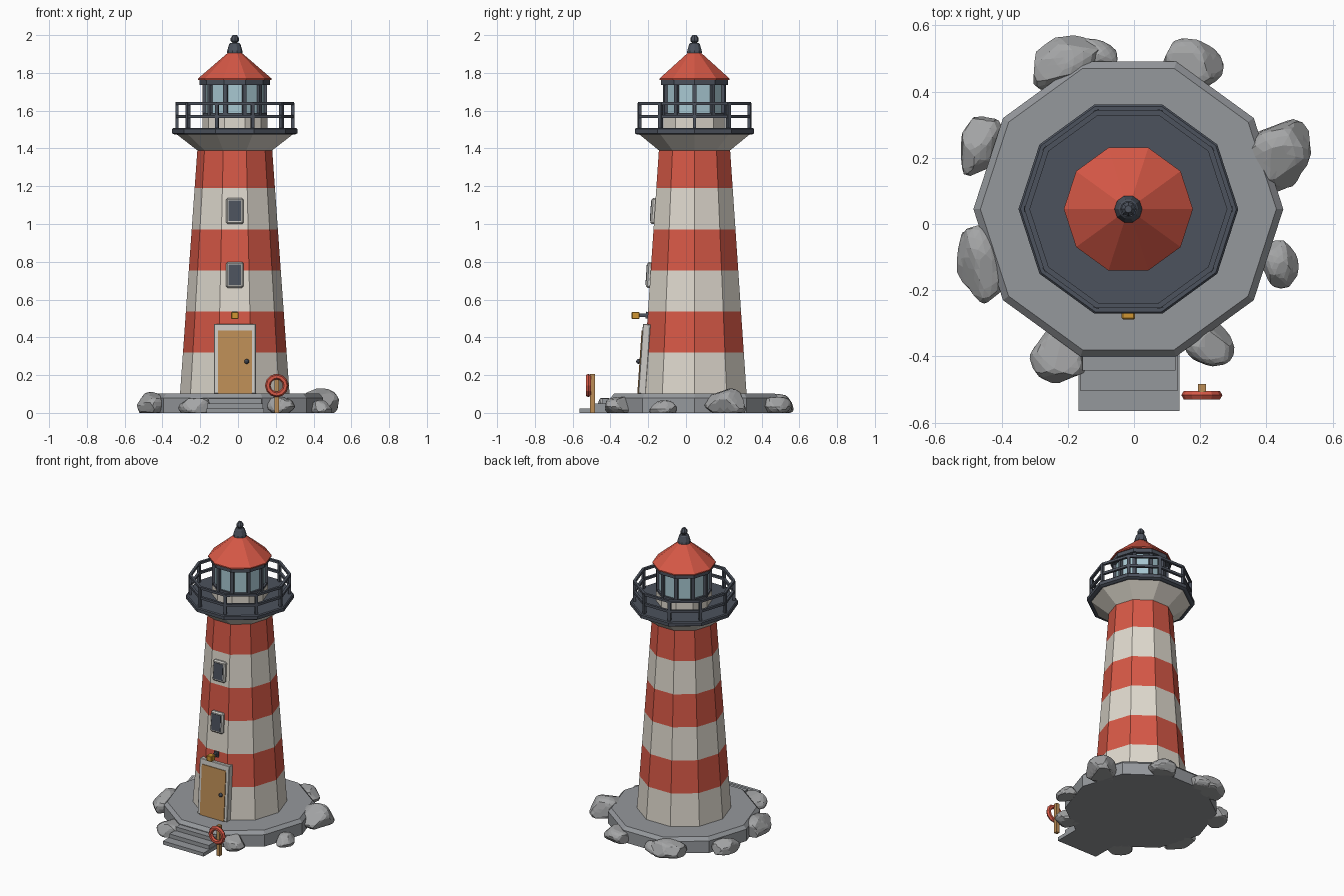
import bpy, bmesh, math, random
from mathutils import Matrix, Vector

if "Cube" in bpy.data.objects:
    bpy.data.objects.remove(bpy.data.objects["Cube"])

CX, CY, N = -0.017, 0.045, 10          # tower axis and number of sides


def material(name, r, g, b):
    lin = [((c / 255 + 0.055) / 1.055) ** 2.4 for c in (r, g, b)]
    m = bpy.data.materials.new(name)
    m.diffuse_color = (*lin, 1)
    m.use_nodes = True
    m.node_tree.nodes["Principled BSDF"].inputs["Base Color"].default_value = m.diffuse_color
    return m


WHITE = material("warm_white", 222, 216, 205)
RED = material("coral_red", 214, 88, 70)
STONE = material("base_stone", 149, 152, 156)
ROCK = material("rock_grey", 164, 165, 166)
IRON = material("dark_iron", 76, 82, 93)
GLASS = material("pale_glass", 168, 200, 210)
WOOD = material("door_wood", 188, 141, 86)
TRIM = material("trim_grey", 205, 203, 198)
GOLD = material("lamp_gold", 208, 150, 50)


def finish(name, bm, *mats):
    bmesh.ops.recalc_face_normals(bm, faces=bm.faces)
    me = bpy.data.meshes.new(name)
    bm.to_mesh(me)
    bm.free()
    for m in mats:
        me.materials.append(m)
    ob = bpy.data.objects.new(name, me)
    bpy.context.collection.objects.link(ob)
    return ob


def lathe(name, profile, *mats, sides=N, rule=lambda i: 0):
    """Stack polygon rings (radius, height) around the tower axis."""
    bm = bmesh.new()
    rings = [[bm.verts.new((CX + r * math.cos(2 * math.pi * k / sides),
                            CY + r * math.sin(2 * math.pi * k / sides), z))
              for k in range(sides)] for r, z in profile]
    for i, (a, b) in enumerate(zip(rings, rings[1:])):
        for k in range(sides):
            j = (k + 1) % sides
            bm.faces.new((a[k], a[j], b[j], b[k])).material_index = rule(i)
    bm.faces.new(rings[0][::-1])
    bm.faces.new(rings[-1]).material_index = rule(len(profile) - 2)
    return finish(name, bm, *mats)


def add_box(bm, size, matrix):
    bmesh.ops.create_cube(bm, size=1, matrix=matrix @ Matrix.Diagonal((*size, 1)))


def box(name, size, matrix, mat, bevel=0):
    bm = bmesh.new()
    add_box(bm, size, matrix)
    if bevel:
        bmesh.ops.bevel(bm, geom=bm.edges[:], offset=bevel, segments=1, affect='EDGES')
    return finish(name, bm, mat)


def corner(r, k, z):
    a = 2 * math.pi * k / N
    return Vector((CX + r * math.cos(a), CY + r * math.sin(a), z))


def ring_of_bars(name, r, levels, thick, posts, mat):
    """Horizontal rails at each level plus a post on every corner."""
    bm = bmesh.new()
    for k in range(N):
        for z in levels:
            p, q = corner(r, k, z), corner(r, k + 1, z)
            turn = Matrix.Rotation(math.atan2(q.y - p.y, q.x - p.x), 4, 'Z')
            add_box(bm, ((q - p).length + thick * 0.3, thick, thick),
                    Matrix.Translation((p + q) / 2) @ turn)
        z0, z1 = posts
        add_box(bm, (thick * 1.1, thick * 1.1, z1 - z0),
                Matrix.Translation(corner(r, k, (z0 + z1) / 2))
                @ Matrix.Rotation(2 * math.pi * k / N, 4, 'Z'))
    return finish(name, bm, mat)


# Stone base with a chamfered top edge
lathe("base", [(0.468, 0), (0.468, 0.08), (0.447, 0.102)], STONE)

# Striped tapering tower
R0, R1, Z0, Z1 = 0.29, 0.198, 0.10, 1.395
heights = [Z0, 0.32, 0.537, 0.755, 0.972, 1.19, Z1]
tower_r = lambda z: R0 + (R1 - R0) * (z - Z0) / (Z1 - Z0)
lathe("tower", [(tower_r(z), z) for z in heights], WHITE, RED, rule=lambda i: i % 2)

# Gallery: flared support, deck and railing
lathe("gallery_support", [(0.198, 1.39), (0.312, 1.478)], WHITE)
lathe("gallery_deck", [(0.318, 1.473), (0.332, 1.48), (0.332, 1.502), (0.326, 1.508)], IRON)
ring_of_bars("gallery_railing", 0.306, (1.57, 1.637), 0.016, (1.505, 1.64), IRON)

# Lantern room
lathe("lantern_wall", [(0.172, 1.505), (0.172, 1.575)], WHITE)
lathe("lantern_glass", [(0.157, 1.57), (0.157, 1.745)], GLASS)
ring_of_bars("lantern_frame", 0.16, (1.578,), 0.02, (1.57, 1.745), IRON)
lathe("lantern_top_ring", [(0.186, 1.737), (0.186, 1.767)], IRON)

# Roof and finial
lathe("roof", [(0.195, 1.762), (0.195, 1.77), (0.03, 1.912)], RED)
lathe("finial_base", [(0.042, 1.905), (0.04, 1.918), (0.03, 1.952), (0.024, 1.958)], IRON)
lathe("finial_ball", [(0.01, 1.95), (0.012, 1.958), (0.022, 1.97), (0.022, 1.983),
                      (0.011, 2.0)], IRON, sides=8)

# Everything on the front wall follows its lean
LEAN = math.atan((R0 - R1) * math.cos(math.pi / N) / (Z1 - Z0))


def on_wall(z, out=0, x=0):
    y = CY - tower_r(z) * math.cos(math.pi / N)
    return (Matrix.Translation((CX + x, y, z)) @ Matrix.Rotation(-LEAN, 4, 'X')
            @ Matrix.Translation((0, -out, 0)))


# Door with surround and knob
box("door_frame", (0.222, 0.04, 0.37), on_wall(0.285, 0.002), TRIM, 0.003)
box("door", (0.18, 0.04, 0.335), on_wall(0.267, 0.007), WOOD)
knob = bmesh.new()
bmesh.ops.create_icosphere(knob, subdivisions=2, radius=0.013,
                           matrix=on_wall(0.27, 0.032, 0.063))
finish("door_knob", knob, IRON)

# Windows
for i, z in enumerate((0.73, 1.068)):
    box(f"window_frame_{i}", (0.092, 0.04, 0.137), on_wall(z), TRIM, 0.008)
    box(f"window_pane_{i}", (0.066, 0.006, 0.108), on_wall(z, 0.02), IRON)

# Lamp over the door
box("lamp_arm", (0.018, 0.07, 0.018), Matrix.Translation((CX, -0.22, 0.517)), IRON)
box("lamp_plate", (0.03, 0.014, 0.036), on_wall(0.517, 0.003), IRON)
box("lamp", (0.04, 0.042, 0.038), Matrix.Translation((CX, -0.267, 0.516)), GOLD, 0.004)

# Front steps
for i, (front, half, top) in enumerate(((-0.565, 0.153, 0.024), (-0.503, 0.148, 0.05),
                                        (-0.442, 0.14, 0.076))):
    box(f"step_{i}", (2 * half, -0.36 - front, top),
        Matrix.Translation((CX + 0.002, (front - 0.36) / 2, top / 2)), STONE)

# Lifebuoy on a post
box("lifebuoy_post", (0.024, 0.024, 0.205), Matrix.Translation((0.205, -0.495, 0.1025)), WOOD)
bpy.ops.mesh.primitive_torus_add(location=(0.205, -0.517, 0.145), major_segments=12,
                                 minor_segments=6, major_radius=0.047, minor_radius=0.015,
                                 rotation=(math.pi / 2, 0, 0))
buoy = bpy.context.object
buoy.name = "lifebuoy"
buoy.data.materials.append(RED)


# Boulders: chiselled balls fitted to a footprint (x0, x1, y0, y1, height, turn)
def boulder(name, x0, x1, y0, y1, h, turn, seed, stretch=1.3):
    rng = random.Random(seed)
    bm = bmesh.new()
    bmesh.ops.create_icosphere(bm, subdivisions=3, radius=1)
    for _ in range(16):
        n = Vector([rng.gauss(0, 1) for _ in range(3)]).normalized()
        d = rng.uniform(0.74, 0.92)
        for v in bm.verts:
            v.co -= n * max(0, v.co.dot(n) - d)
    bmesh.ops.transform(bm, verts=bm.verts, matrix=Matrix.Rotation(math.radians(turn), 4, 'Z')
                        @ Matrix.Diagonal((stretch, 1, 1, 1)))
    lo = [min(v.co[i] for v in bm.verts) for i in range(3)]
    hi = [max(v.co[i] for v in bm.verts) for i in range(3)]
    for v in bm.verts:
        t = [(v.co[i] - lo[i]) / (hi[i] - lo[i]) for i in range(3)]
        v.co = (x0 + t[0] * (x1 - x0), y0 + t[1] * (y1 - y0),
                max(0, h * (1.3 * t[2] - 0.3)))
    bmesh.ops.dissolve_limit(bm, angle_limit=math.radians(4), verts=bm.verts, edges=bm.edges)
    finish(name, bm, ROCK)


for i, spec in enumerate((
        (-0.303, -0.09, 0.40, 0.57, 0.10, 40), (-0.20, -0.05, 0.455, 0.56, 0.075, -25),
        (0.085, 0.27, 0.405, 0.56, 0.085, -20), (0.327, 0.535, 0.096, 0.317, 0.13, 60),
        (0.38, 0.497, -0.195, -0.05, 0.068, 100), (0.15, 0.303, -0.43, -0.28, 0.085, -40),
        (-0.315, -0.135, -0.48, -0.31, 0.08, -10), (-0.535, -0.385, -0.24, 0.0, 0.11, 110),
        (-0.523, -0.385, 0.145, 0.325, 0.085, 55))):
    boulder(f"boulder_{i}", *spec, seed=i + 3)
